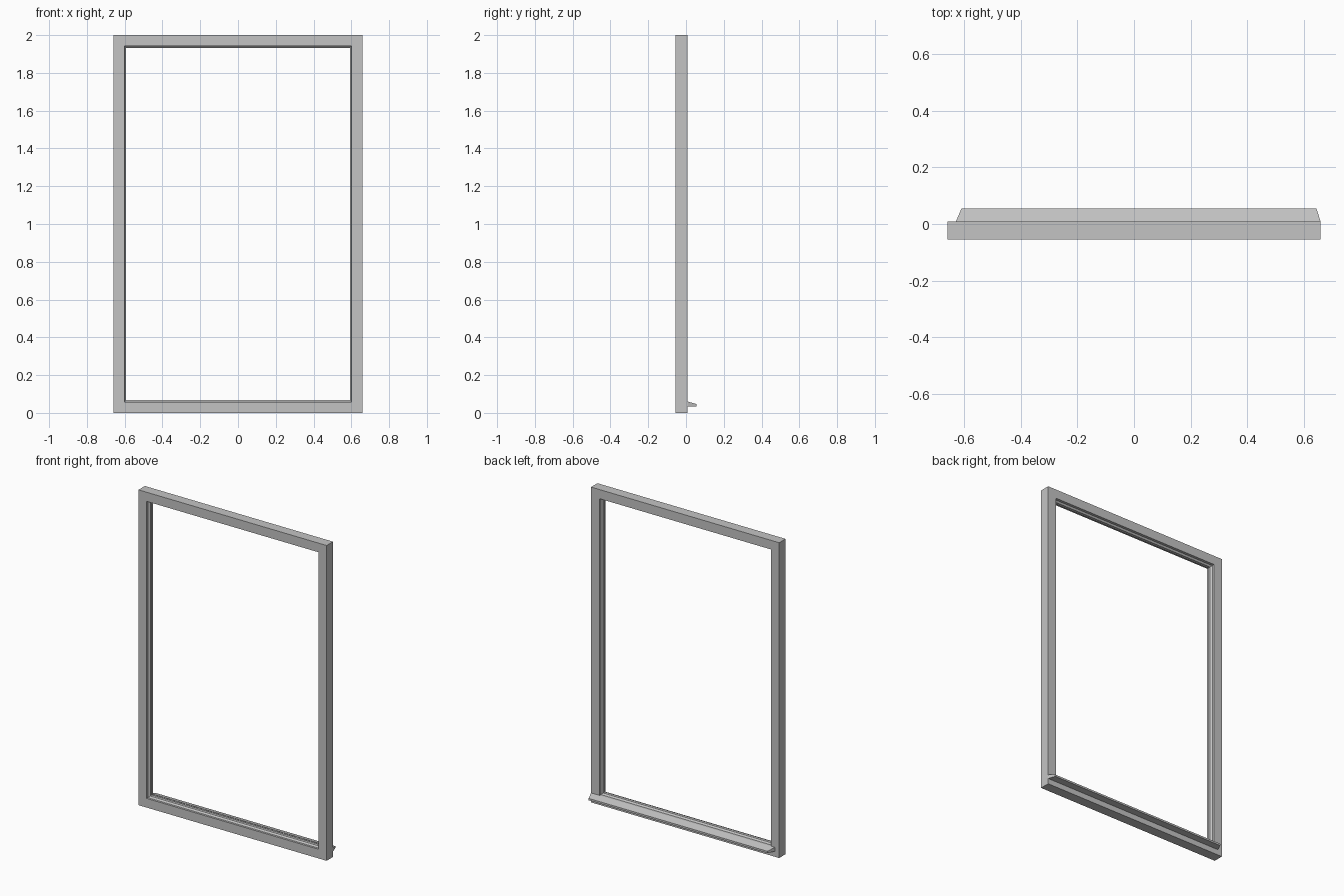
import bpy
import bmesh

cube = bpy.data.objects.get("Cube")
if cube:
    bpy.data.objects.remove(cube, do_unlink=True)

HALF_W, HEIGHT = 0.66, 2.0
FRONT, BACK = -0.055, 0.009

grey = bpy.data.materials.new("light_grey")
grey.use_nodes = True
colour = (0.55, 0.55, 0.55, 1)
grey.diffuse_color = colour
grey.node_tree.nodes["Principled BSDF"].inputs["Base Color"].default_value = colour


def loft(name, rings, closed):
    """Join matching rings of points with quads, as a loop or with capped ends."""
    bm = bmesh.new()
    loops = [[bm.verts.new(p) for p in ring] for ring in rings]
    n = len(loops[0])
    pairs = list(zip(loops, loops[1:]))
    if closed:
        pairs.append((loops[-1], loops[0]))
    else:
        bm.faces.new(loops[0])
        bm.faces.new(loops[-1])
    for a, b in pairs:
        for i in range(n):
            j = (i + 1) % n
            bm.faces.new((a[i], a[j], b[j], b[i]))
    bmesh.ops.recalc_face_normals(bm, faces=bm.faces)
    mesh = bpy.data.meshes.new(name)
    bm.to_mesh(mesh)
    bm.free()
    mesh.materials.append(grey)
    obj = bpy.data.objects.new(name, mesh)
    bpy.context.collection.objects.link(obj)
    return obj


# Window frame: one moulding, (inset, y), mitred round four corners
moulding = [(0, FRONT), (0.058, FRONT), (0.058, -0.042), (0.068, -0.034),
            (0.068, -0.016), (0.058, -0.008), (0.058, BACK), (0, BACK)]
corners = [(-1, 0), (1, 0), (1, 1), (-1, 1)]
loft("window_frame",
     [[(sx * (HALF_W - inset), y, HEIGHT - inset if top else inset)
       for inset, y in moulding] for sx, top in corners],
     closed=True)

# Sloping drip sill on the back, with slanted ends: (y, z, right end, left end)
sill = [(BACK, 0.06, -0.63, 0.66), (0.055, 0.047, -0.61, 0.645),
        (0.055, 0.035, -0.61, 0.645), (BACK, 0.035, -0.63, 0.66)]
loft("drip_sill",
     [[(p[end], p[0], p[1]) for p in sill] for end in (2, 3)],
     closed=False)
